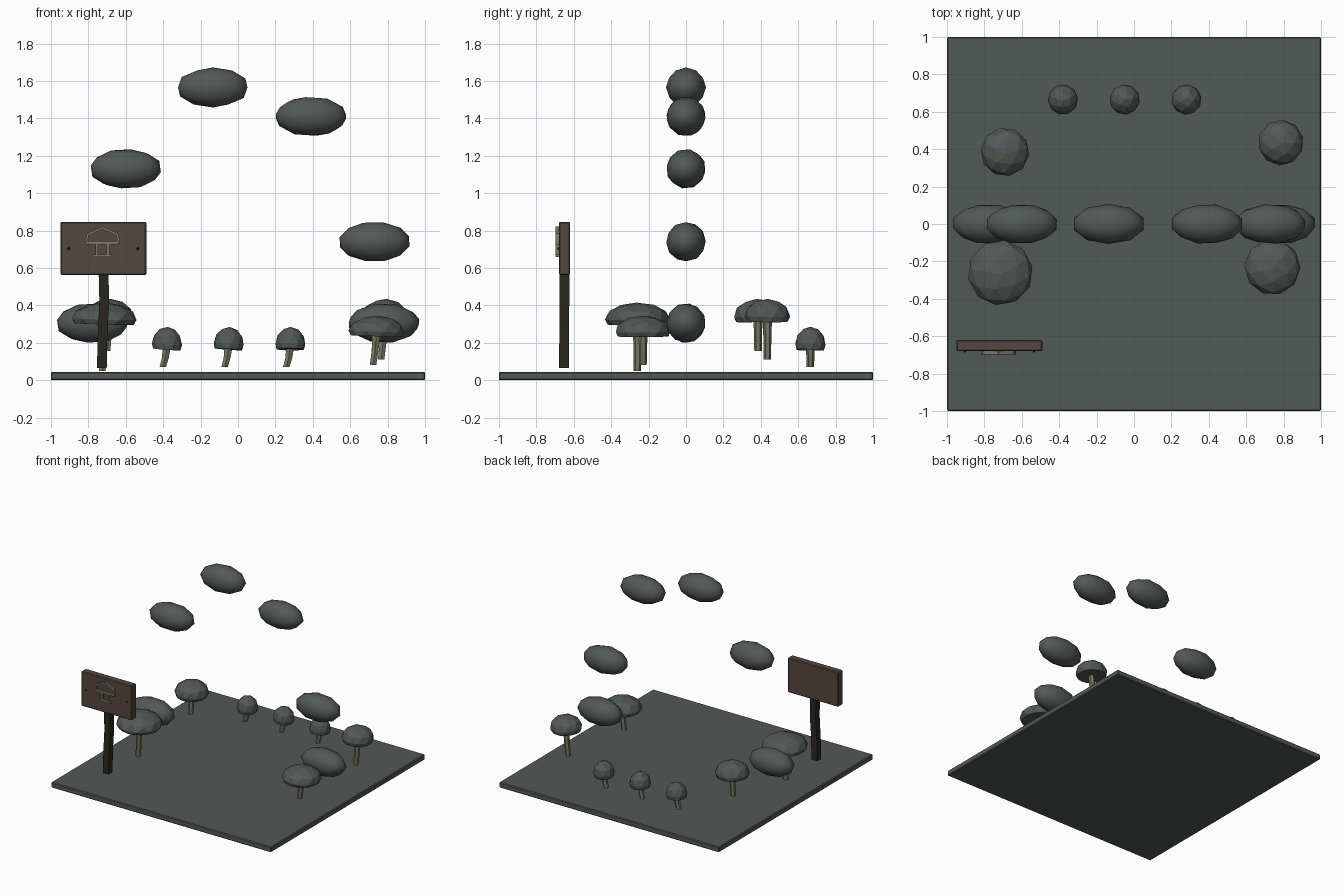
import bpy, bmesh, math
from mathutils import Vector, Euler

cube = bpy.data.objects.get("Cube")
if cube:
    bpy.data.objects.remove(cube, do_unlink=True)


def material(name, r, g, b):
    m = bpy.data.materials.new(name)
    m.use_nodes = True
    m.diffuse_color = (r, g, b, 1)
    m.node_tree.nodes["Principled BSDF"].inputs["Base Color"].default_value = (r, g, b, 1)
    return m


SLATE = material("slate grey", 0.085, 0.1, 0.093)
STEM = material("pale stem", 0.19, 0.19, 0.125)
BOARD = material("board brown", 0.09, 0.063, 0.05)
POST = material("dark bark", 0.022, 0.02, 0.012)


def finish(bm, name, mat, smooth=None):
    bmesh.ops.recalc_face_normals(bm, faces=bm.faces)
    mesh = bpy.data.meshes.new(name)
    bm.to_mesh(mesh)
    bm.free()
    ob = bpy.data.objects.new(name, mesh)
    bpy.context.collection.objects.link(ob)
    mesh.materials.append(mat)
    if smooth:
        bpy.ops.object.select_all(action="DESELECT")
        ob.select_set(True)
        bpy.context.view_layer.objects.active = ob
        bpy.ops.object.shade_smooth_by_angle(angle=math.radians(smooth))
    return ob


def box(name, mat, low, high, bevel=0):
    low, high = Vector(low), Vector(high)
    bm = bmesh.new()
    bmesh.ops.create_cube(bm, size=1)
    for v in bm.verts:
        v.co = (low + high) / 2 + v.co * (high - low)
    if bevel:
        bmesh.ops.bevel(bm, geom=bm.edges[:], offset=bevel, segments=1, affect="EDGES")
    return finish(bm, name, mat)


def tube(name, mat, path, radii, sides):
    """Stack of horizontal rings along a rising path."""
    bm = bmesh.new()
    rings = []
    for (x, y, z), r in zip(path, radii):
        angles = [math.tau * (i + 0.5) / sides for i in range(sides)]
        rings.append([bm.verts.new((x + r * math.cos(a), y + r * math.sin(a), z)) for a in angles])
    for a, b in zip(rings, rings[1:]):
        for i in range(sides):
            j = (i + 1) % sides
            bm.faces.new((a[i], a[j], b[j], b[i]))
    bm.faces.new(rings[0])
    bm.faces.new(rings[-1])
    return finish(bm, name, mat)


# Ground slab
box("ground", SLATE, (-1, -1, 0), (1, 1, 0.045), 0.006)

# Floating stones forming an arch
for i, (x, z, turn) in enumerate([(-0.78, 0.305, 0.4), (-0.6, 1.13, 0.4), (-0.135, 1.565, 0),
                                  (0.39, 1.41, 0.3), (0.73, 0.74, 0.5), (0.78, 0.305, 0.2)]):
    bm = bmesh.new()
    bmesh.ops.create_icosphere(bm, subdivisions=2, radius=1)
    spin = Euler((turn * 2, turn, 0)).to_matrix()
    for v in bm.verts:
        p = spin @ v.co
        v.co = (x + 0.195 * p.x, 0.107 * p.y, z + 0.107 * p.z)
    finish(bm, f"arch_stone_{i + 1}", SLATE, 50)


# Mushrooms: faceted dome cap on a leaning stem
def mushroom(name, x, y, radius, foot, rim, top, turn, lean):
    bm = bmesh.new()
    bmesh.ops.create_icosphere(bm, subdivisions=2, radius=1)
    bmesh.ops.bisect_plane(bm, geom=bm.verts[:] + bm.edges[:] + bm.faces[:], plane_co=(0, 0, -0.3),
                           plane_no=(0, 0, -1), clear_outer=True)
    bmesh.ops.holes_fill(bm, edges=[e for e in bm.edges if e.is_boundary])
    spin = Euler((0.06, 0.04, turn)).to_matrix()
    height = (top - rim) / 1.3
    for v in bm.verts:
        p = spin @ v.co
        v.co = (x + radius * p.x, y + radius * p.y, rim + height * (p.z + 0.3))
    finish(bm, name + "_cap", SLATE)
    tube(name + "_stem", STEM, [(x - lean, y, foot), (x - lean * 0.4, y, (foot + rim) / 2),
                                (x, y, rim + 0.02)], [0.02, 0.021, 0.025], 6)


for i, x in enumerate((-0.38, -0.05, 0.28)):
    mushroom(f"small_mushroom_{i + 1}", x, 0.665, 0.081, 0.07, 0.165, 0.285, 0.4 + i, 0.022)
mushroom("front_right_mushroom", -0.715, -0.26, 0.175, 0.05, 0.3, 0.415, 0.5, 0.01)
mushroom("front_left_mushroom", 0.74, -0.23, 0.15, 0.08, 0.235, 0.345, 0.9, 0.018)
mushroom("back_right_mushroom", -0.69, 0.385, 0.13, 0.155, 0.315, 0.435, 0.2, 0.01)
mushroom("back_left_mushroom", 0.785, 0.435, 0.122, 0.11, 0.315, 0.435, 1.2, 0.02)

# Signpost and board
tube("sign_post", POST, [(-0.728, -0.652, 0.065), (-0.724, -0.652, 0.25), (-0.715, -0.65, 0.42),
                         (-0.719, -0.65, 0.58)], [0.037, 0.036, 0.037, 0.037], 4)
box("sign_board", BOARD, (-0.95, -0.68, 0.563), (-0.49, -0.62, 0.847), 0.006)
for side, x in (("right", -0.905), ("left", -0.535)):
    box(f"{side}_nail", POST, (x - 0.007, -0.686, 0.697), (x + 0.007, -0.679, 0.711), 0.003)

# Raised mushroom shape on the board, made of thin strips
def strip(name, a, b, width):
    bm = bmesh.new()
    a, b = Vector(a), Vector(b)
    along = (b - a).normalized()
    side = Vector((-along.y, along.x)) * width / 2
    a, b = a - along * width * 0.3, b + along * width * 0.3
    face = bm.faces.new([bm.verts.new((p.x, -0.678, p.y)) for p in (a - side, b - side, b + side, a + side)])
    out = bmesh.ops.extrude_face_region(bm, geom=[face])
    for v in out["geom"]:
        if isinstance(v, bmesh.types.BMVert):
            v.co.y = -0.697
    finish(bm, name, STEM)


C = -0.725
strip("relief_rim", (C - 0.082, 0.735), (C + 0.082, 0.735), 0.018)
strip("relief_foot", (C - 0.048, 0.665), (C + 0.048, 0.665), 0.014)
for side, s in (("right", -1), ("left", 1)):
    strip(f"relief_{side}_slope", (C + s * 0.003, 0.814), (C + s * 0.076, 0.78), 0.013)
    strip(f"relief_{side}_edge", (C + s * 0.078, 0.78), (C + s * 0.086, 0.745), 0.013)
    strip(f"relief_{side}_stalk", (C + s * 0.03, 0.672), (C + s * 0.03, 0.73), 0.015)
